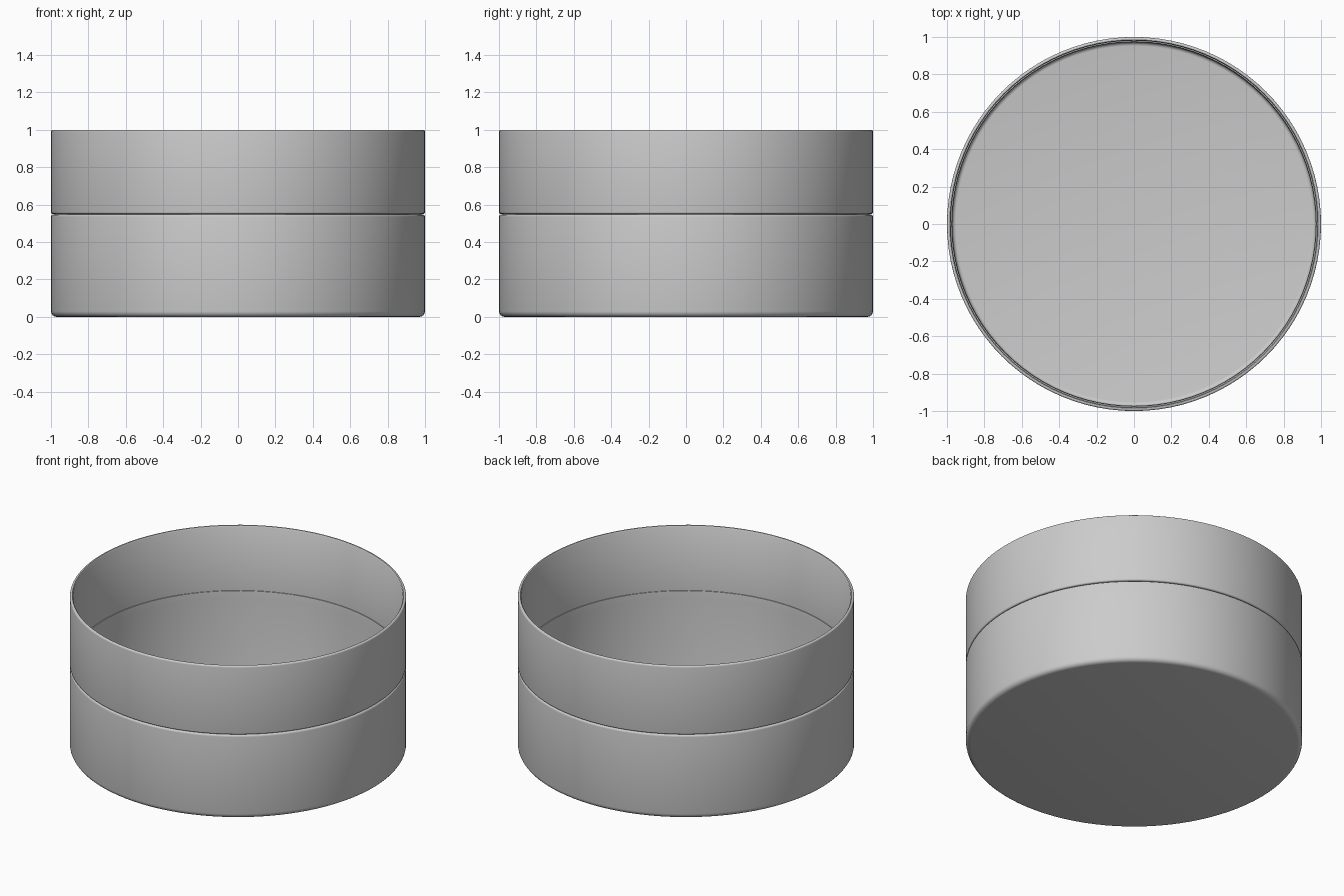
import bpy, bmesh, math

if "Cube" in bpy.data.objects:
    bpy.data.objects.remove(bpy.data.objects["Cube"])

SEGMENTS = 96


def arc(cx, cz, r, a0, a1, n=4):
    """Points of a rounded corner in the (radius, height) plane."""
    pts = []
    for i in range(n + 1):
        a = math.radians(a0 + (a1 - a0) * i / n)
        pts.append((cx + r * math.cos(a), cz + r * math.sin(a)))
    return pts


def lathe(name, profile, closed):
    """Revolve a profile around z into a smooth object."""
    bm = bmesh.new()
    verts = [bm.verts.new((r, 0, z)) for r, z in profile]
    pairs = list(zip(verts, verts[1:]))
    if closed:
        pairs.append((verts[-1], verts[0]))
    edges = [bm.edges.new(p) for p in pairs]
    bmesh.ops.spin(bm, geom=verts + edges, cent=(0, 0, 0), axis=(0, 0, 1),
                   angle=math.tau, steps=SEGMENTS, use_duplicate=False)
    bmesh.ops.remove_doubles(bm, verts=bm.verts, dist=0.0004)
    bmesh.ops.recalc_face_normals(bm, faces=bm.faces)
    mesh = bpy.data.meshes.new(name)
    bm.to_mesh(mesh)
    bm.free()
    obj = bpy.data.objects.new(name, mesh)
    bpy.context.collection.objects.link(obj)
    bpy.context.view_layer.objects.active = obj
    bpy.ops.object.select_all(action='DESELECT')
    obj.select_set(True)
    bpy.ops.object.shade_smooth_by_angle(angle=math.radians(35))
    return obj


# Lower cup: rounded bottom, bevelled shoulder, small inner lip, hollow inside
cup = [(0, 0)]
cup += arc(0.97, 0.03, 0.03, -90, 0)
cup += arc(0.988, 0.535, 0.012, 0, 90)
cup += [(0.981, 0.547), (0.981, 0.575), (0.975, 0.575), (0.972, 0.53)]
cup += arc(0.952, 0.04, 0.02, 0, -90)
cup += [(0, 0.02)]
lathe("lower_cup", cup, False)

# Upper ring: open band with softened rims
ring = arc(0.99, 0.56, 0.01, -90, 0)
ring += arc(0.99, 0.99, 0.01, 0, 90)
ring += [(0.985, 1.0), (0.98, 0.992), (0.98, 0.55)]
lathe("upper_ring", ring, True)
